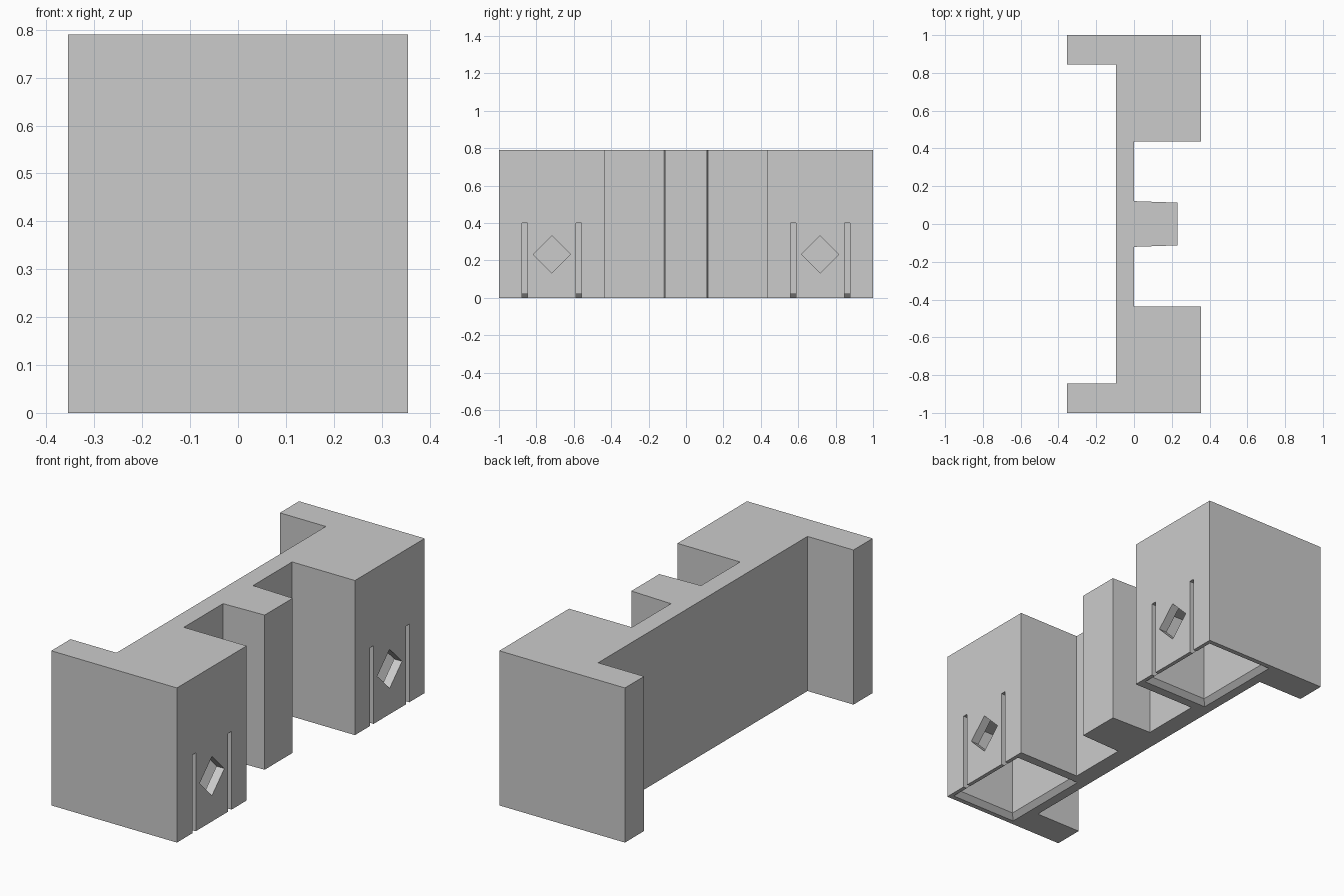
import bpy
import bmesh

cube = bpy.data.objects.get("Cube")
if cube:
    bpy.data.objects.remove(cube, do_unlink=True)

HEIGHT = 0.79

grey = bpy.data.materials.new("plain grey")
grey.use_nodes = True
colour = (0.6, 0.6, 0.6, 1)
grey.diffuse_color = colour
grey.node_tree.nodes["Principled BSDF"].inputs["Base Color"].default_value = colour


def loft(name, rings):
    """Closed solid through rings of matching points."""
    bm = bmesh.new()
    loops = [[bm.verts.new(p) for p in ring] for ring in rings]
    n = len(loops[0])
    for low, high in zip(loops, loops[1:]):
        for i in range(n):
            j = (i + 1) % n
            bm.faces.new((low[i], low[j], high[j], high[i]))
    bm.faces.new(loops[0][::-1])
    bm.faces.new(loops[-1])
    bmesh.ops.recalc_face_normals(bm, faces=bm.faces)
    mesh = bpy.data.meshes.new(name)
    bm.to_mesh(mesh)
    bm.free()
    mesh.materials.append(grey)
    obj = bpy.data.objects.new(name, mesh)
    bpy.context.collection.objects.link(obj)
    return obj


def rect(x0, x1, y0, y1, z, grow=0):
    return [(x0 - grow, y0 - grow, z), (x1 + grow, y0 - grow, z),
            (x1 + grow, y1 + grow, z), (x0 - grow, y1 + grow, z)]


def box(name, x0, x1, y0, y1, z0, z1):
    return loft(name, [rect(x0, x1, y0, y1, z) for z in (z0, z1)])


# Wall with a central pier and two end blocks, from half a plan mirrored in y
half = [(0.23, 0.113), (0, 0.121), (0, 0.437), (0.355, 0.437), (0.355, 1),
        (-0.355, 1), (-0.355, 0.845), (-0.095, 0.845)]
plan = half + [(x, -y) for x, y in reversed(half)]
body = loft("wall_body", [[(x, y, z) for x, y in plan] for z in (0, HEIGHT)])

cutters = []
for side, label in ((1, "back"), (-1, "front")):
    # Hollow under the block, with a bevelled rim
    y0, y1 = sorted((side * 0.485, side * 0.975))
    cutters.append(loft(label + "_hollow_cutter", [
        rect(-0.045, 0.335, y0, y1, -0.02, 0.02),
        rect(-0.045, 0.335, y0, y1, 0.025, -0.025),
        rect(-0.045, 0.335, y0, y1, 0.42, -0.025)]))

    # Two upright slots in the outer face
    for y in (0.573, 0.862):
        cutters.append(box(label + "_slot_cutter", 0.315, 0.4,
                           side * y - 0.014, side * y + 0.014, -0.05, 0.4))

    # Diamond hole through the outer wall
    yc, zc, r = side * 0.717, 0.232, 0.1
    cutters.append(loft(label + "_diamond_cutter", [
        [(x, yc - r, zc), (x, yc, zc - r), (x, yc + r, zc), (x, yc, zc + r)]
        for x in (0.25, 0.4)]))

for cutter in cutters:
    cutter.hide_render = True
    cut = body.modifiers.new(cutter.name, "BOOLEAN")
    cut.operation = "DIFFERENCE"
    cut.solver = "EXACT"
    cut.object = cutter

# Bake the cuts and drop the cutters
bpy.context.view_layer.update()
graph = bpy.context.evaluated_depsgraph_get()
baked = bpy.data.meshes.new_from_object(body.evaluated_get(graph))
body.modifiers.clear()
body.data = baked
for cutter in cutters:
    bpy.data.objects.remove(cutter, do_unlink=True)
